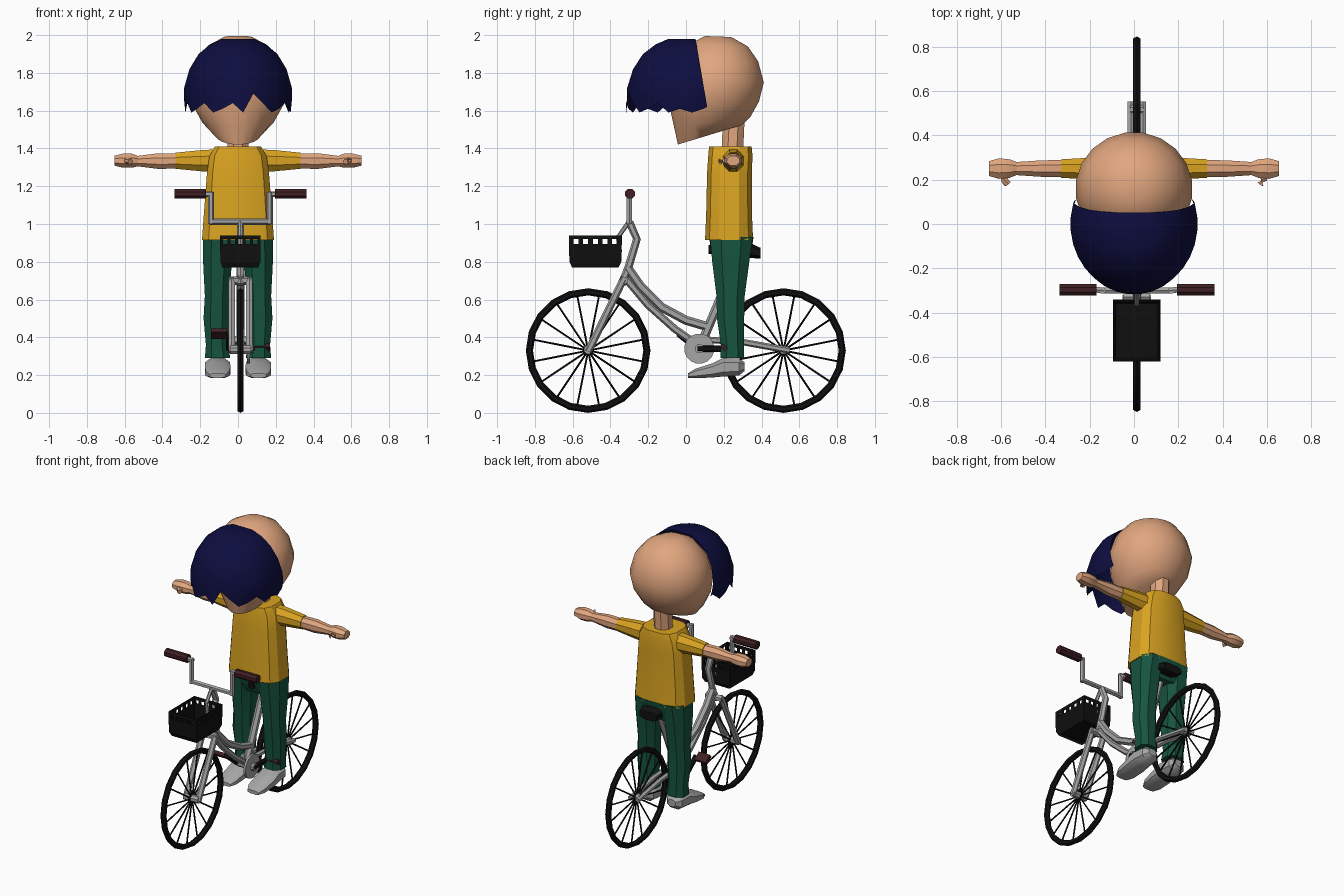
import bpy, bmesh, math
from mathutils import Vector as V

cube = bpy.data.objects.get("Cube")
if cube:
    bpy.data.objects.remove(cube)


def material(name, *rgb):
    m = bpy.data.materials.new(name)
    m.use_nodes = True
    m.diffuse_color = (*rgb, 1)
    m.node_tree.nodes["Principled BSDF"].inputs["Base Color"].default_value = (*rgb, 1)
    return m


SKIN = material("skin", .75, .38, .21)
YELLOW = material("yellow shirt", .70, .37, .015)
GREEN = material("green trousers", .008, .09, .05)
NAVY = material("navy hair", .004, .004, .05)
GREY = material("grey metal", .38, .38, .38)
BLACK = material("black rubber", .005, .005, .005)
BROWN = material("brown grip", .05, .014, .016)
BX = .013  # bicycle centre line


def finish(obj, name, mat, angle=35):
    obj.name = name
    obj.data.materials.append(mat)
    bpy.ops.object.select_all(action='DESELECT')
    obj.select_set(True)
    bpy.context.view_layer.objects.active = obj
    bpy.ops.object.shade_smooth_by_angle(angle=math.radians(angle))
    return obj


def ring(c, u, v, n=10, power=1.0):
    """Closed, optionally squared, ellipse with half axes u and v."""
    def soft(t):
        return math.copysign(abs(t) ** power, t)
    steps = [2 * math.pi * (i + .5) / n for i in range(n)]
    return [V(c) + V(u) * soft(math.cos(a)) + V(v) * soft(math.sin(a)) for a in steps]


def loft(name, rings, mat, angle=35, caps=(True, True)):
    bm = bmesh.new()
    rows = [[bm.verts.new(p) for p in r] for r in rings]
    n = len(rows[0])
    for a, b in zip(rows, rows[1:]):
        for i in range(n):
            j = (i + 1) % n
            bm.faces.new((a[i], a[j], b[j], b[i]))
    for row, wanted in zip((rows[0], rows[-1]), caps):
        if wanted:
            bm.faces.new(row)
    bmesh.ops.recalc_face_normals(bm, faces=bm.faces)
    mesh = bpy.data.meshes.new(name)
    bm.to_mesh(mesh)
    bm.free()
    obj = bpy.data.objects.new(name, mesh)
    bpy.context.collection.objects.link(obj)
    return finish(obj, name, mat, angle)


def tube(name, points, r, mat=GREY, n=6):
    pts = [V(p) for p in points]
    rings = []
    for i, p in enumerate(pts):
        t = (pts[min(i + 1, len(pts) - 1)] - pts[max(i - 1, 0)]).normalized()
        side = V((0, 1, 0)) if abs(t.x) > .5 or abs(t.y) < .01 else V((1, 0, 0))
        u = (side - t * side.dot(t)).normalized()
        rings.append(ring(p, u * r, t.cross(u) * r, n))
    return loft(name, rings, mat)


def frame_tube(name, yz, r, x=BX, mat=GREY):
    return tube(name, [(x, y, z) for y, z in yz], r, mat)


def box(name, lo, hi, mat, taper=1.0):
    """Box whose lower face is scaled by taper."""
    c, h = (V(lo) + V(hi)) / 2, (V(hi) - V(lo)) / 2
    k = math.sqrt(2)
    return loft(name, [ring((c.x, c.y, z), (h.x * s * k, 0, 0), (0, h.y * s * k, 0), 4)
                       for z, s in ((lo[2], taper), (hi[2], 1))], mat)


# Head: rings run from a front point to a back point (y, z), with a half width
head_rows = [((.10, 1.995), (.24, 1.99), .07), ((.01, 1.95), (.33, 1.94), .16),
             ((-.06, 1.86), (.385, 1.86), .232), ((-.10, 1.74), (.415, 1.75), .265),
             ((-.09, 1.62), (.39, 1.65), .245), ((-.065, 1.51), (.345, 1.57), .19),
             ((-.045, 1.42), (.30, 1.525), .12)]
loft("head", [ring((0, (f[0] + b[0]) / 2, (f[1] + b[1]) / 2), (w, 0, 0),
                   (0, (b[0] - f[0]) / 2, (b[1] - f[1]) / 2), 20)
              for f, b, w in head_rows], SKIN, 50)
loft("neck", [ring((0, y, z), (.06, 0, 0), (0, .062, 0), 8)
              for y, z in ((.245, 1.38), (.255, 1.6))], SKIN)

# Hair: dome with a ragged fringe and a parting, open at the back
dome = [(1.98, .30), (1.95, .52), (1.90, .73), (1.82, .9), (1.72, 1), (1.66, 1)]
hair_rings = [ring((0, 0, z), (.287 * s, 0, 0), (0, .313 * s, 0), 32) for z, s in dome]
fringe = ring((0, 0, 1.61), (.28, 0, 0), (0, .318, 0), 32)
for i, p in enumerate(fringe):
    p.z += (-.02, .0, .03)[i % 3]
    if p.y < -.2 and .03 < p.x < .16:
        p.z = 1.69 if .07 < p.x < .13 else 1.64
        hair_rings[-1][i].z = max(1.66, p.z + .01)
hair = loft("hair", hair_rings + [fringe], NAVY, 50, (True, False))
bm = bmesh.new()
bm.from_mesh(hair.data)
bmesh.ops.bisect_plane(bm, geom=bm.verts[:] + bm.edges[:] + bm.faces[:],
                       plane_co=(0, .095, 1.72), plane_no=(0, 1, .17), clear_outer=True)
bm.to_mesh(hair.data)
bm.free()

# Shirt and hips
shirt_rows = [(.915, .195, .228, .13), (1.05, .185, .228, .124), (1.27, .168, .23, .121),
              (1.36, .155, .235, .12), (1.41, .125, .235, .115)]
loft("shirt", [ring((0, y, z), (w, 0, 0), (0, d, 0), 12, .65)
               for z, w, y, d in shirt_rows], YELLOW, 25)
loft("hips", [ring((0, .24, z), (w, 0, 0), (0, d, 0), 12, .65)
              for z, w, d in ((.80, .13, .08), (.86, .185, .11), (.93, .188, .12))], GREEN, 25)

# Limbs, mirrored
leg_rows = [(.93, .098, .092, .24, .121), (.80, .108, .082, .237, .105),
            (.62, .112, .068, .236, .08), (.5, .115, .072, .236, .077),
            (.36, .112, .062, .245, .065), (.29, .108, .072, .245, .068)]
shoe_rows = [(.31, .03, .22, .27), (.28, .062, .195, .29), (.20, .07, .19, .295),
             (.14, .072, .185, .265), (.05, .066, .182, .235), (.01, .045, .185, .21)]
sleeve_rows = [(.12, .06, .065, 1.335), (.2, .053, .06, 1.335), (.33, .045, .046, 1.335)]
arm_rows = [(.32, .042, .042, 1.333), (.42, .04, .045, 1.333), (.53, .032, .03, 1.333),
            (.56, .045, .04, 1.335), (.61, .05, .04, 1.335), (.655, .036, .028, 1.335)]
for side, s in (("left", 1), ("right", -1)):
    loft(side + "_leg", [ring((s * x, y, z), (w, 0, 0), (0, d, 0), 8, .85)
                         for z, x, w, y, d in leg_rows], GREEN, 20)
    loft(side + "_shoe", [ring((s * .108, y, (lo + hi) / 2), (w, 0, 0), (0, 0, (hi - lo) / 2),
                               8, .75) for y, w, lo, hi in shoe_rows], GREY)
    for part, rows, mat in (("sleeve", sleeve_rows, YELLOW), ("arm", arm_rows, SKIN)):
        loft(side + "_" + part, [ring((s * x, .25, z), (0, d, 0), (0, 0, h), 8)
                                 for x, d, h, z in rows], mat, 25)
    tube(side + "_thumb", [(s * .59, .23, 1.335), (s * .585, .20, 1.335),
                           (s * .57, .18, 1.33)], .017, SKIN)

# Wheels
for side, y in (("front", -.518), ("rear", .516)):
    bpy.ops.mesh.primitive_torus_add(major_segments=20, minor_segments=6, major_radius=.311,
                                     minor_radius=.019, location=(BX, y, .33),
                                     rotation=(0, math.pi / 2, 0))
    finish(bpy.context.object, side + "_tyre", BLACK)
    for i in range(16):
        a = math.tau * (i + .5) / 16
        frame_tube(f"{side}_spoke_{i}", [(y, .33), (y + .305 * math.cos(a), .33 + .305 * math.sin(a))],
                   .005, mat=BLACK)
    half = .055 if side == "front" else .03
    tube(side + "_hub", [(BX - half, y, .335), (BX + half, y, .335)], .024, n=8)

# Frame and fork
for side, s in (("left", 1), ("right", -1)):
    frame_tube(side + "_fork_blade", [(-.518, .325), (-.33, .71)], .02, BX + s * .047)
    frame_tube(side + "_chainstay", [(.07, .39), (.3, .375), (.55, .33)], .017, BX + s * .027)
tube("fork_crown", [(BX - .06, -.33, .70), (BX + .06, -.33, .70)], .022)
frame_tube("steering_column", [(-.34, .68), (-.305, .77), (-.26, .92), (-.30, 1.01)], .021)
frame_tube("upper_tube", [(-.31, .77), (-.24, .67), (-.13, .56), (0, .49), (.12, .455)], .024)
frame_tube("lower_tube", [(-.335, .73), (-.2, .57), (-.06, .445), (.06, .36)], .02)
frame_tube("seat_tube", [(.07, .34), (.28, .84)], .024)
frame_tube("basket_bracket", [(-.30, 1.015), (-.36, .93), (-.35, .85)], .012)
loft("saddle", [ring((BX, y, z), (w, 0, 0), (0, 0, h), 8, .7) for y, w, z, h in
                ((.12, .022, .865, .025), (.25, .04, .865, .03), (.34, .078, .86, .042),
                 (.395, .07, .845, .03))], BLACK)

# Handlebar with grips
tube("handlebar_cross", [(BX - .16, -.30, 1.012), (BX + .16, -.30, 1.012)], .016)
for side, s in (("left", 1), ("right", -1)):
    tube(side + "_riser", [(BX + s * .155, -.30, 1.0), (BX + s * .155, -.30, 1.17)], .016)
    tube(side + "_bar_end", [(BX + s * .145, -.30, 1.158), (BX + s * .2, -.295, 1.158)], .015)
    tube(side + "_grip", [(BX + s * .182, -.297, 1.16), (BX + s * .35, -.297, 1.16)], .028, BROWN, 8)

# Basket: tapered tub, posts and rim
x0, x1, y0, y1 = -.095, .12, -.62, -.34
cx, cy = (x0 + x1) / 2, (y0 + y1) / 2


def basket_ring(z, k):
    r = math.sqrt(2) * k
    return ring((cx, cy, z), ((x1 - x0) / 2 * r, 0, 0), (0, (y1 - y0) / 2 * r, 0), 4)


loft("basket_tub", [basket_ring(.79, .88), basket_ring(.77, .88), basket_ring(.80, .98),
                    basket_ring(.895, 1), basket_ring(.895, .95), basket_ring(.79, .87)],
     BLACK, 20, (False, True))
loft("basket_rim", [basket_ring(z, k) for z, k in
                    ((.92, .95), (.92, 1), (.94, 1), (.94, .95), (.92, .95))], BLACK, 20, (False, False))
for i in range(6):
    for y in (y0 + .004, y1 - .004):
        x = x0 + .008 + (x1 - x0 - .016) * i / 5
        box("basket_end_post", (x - .008, y - .004, .89), (x + .008, y + .004, .925), BLACK)
    for x in (x0 + .004, x1 - .004):
        y = y0 + .012 + (y1 - y0 - .024) * i / 5
        box("basket_side_post", (x - .004, y - .012, .89), (x + .004, y + .012, .925), BLACK)

# Drivetrain: chainring, cranks and pedals
tube("chainring", [(BX + .035, .07, .34), (BX + .05, .07, .34)], .08, n=16)
tube("crank_axle", [(BX - .06, .07, .34), (BX + .07, .07, .34)], .025, n=8)
for side, s, y, z in (("left", 1, .21, .34), ("right", -1, -.04, .42)):
    x = BX + s * .062
    frame_tube(side + "_crank", [(.06, .34), (y, z)], .017, x, BLACK)
    loft(side + "_pedal", [ring((x + s * d, y, z), (0, .032, -.026), (0, .01, .013), 4)
                           for d in (.01, .095)], BROWN)
